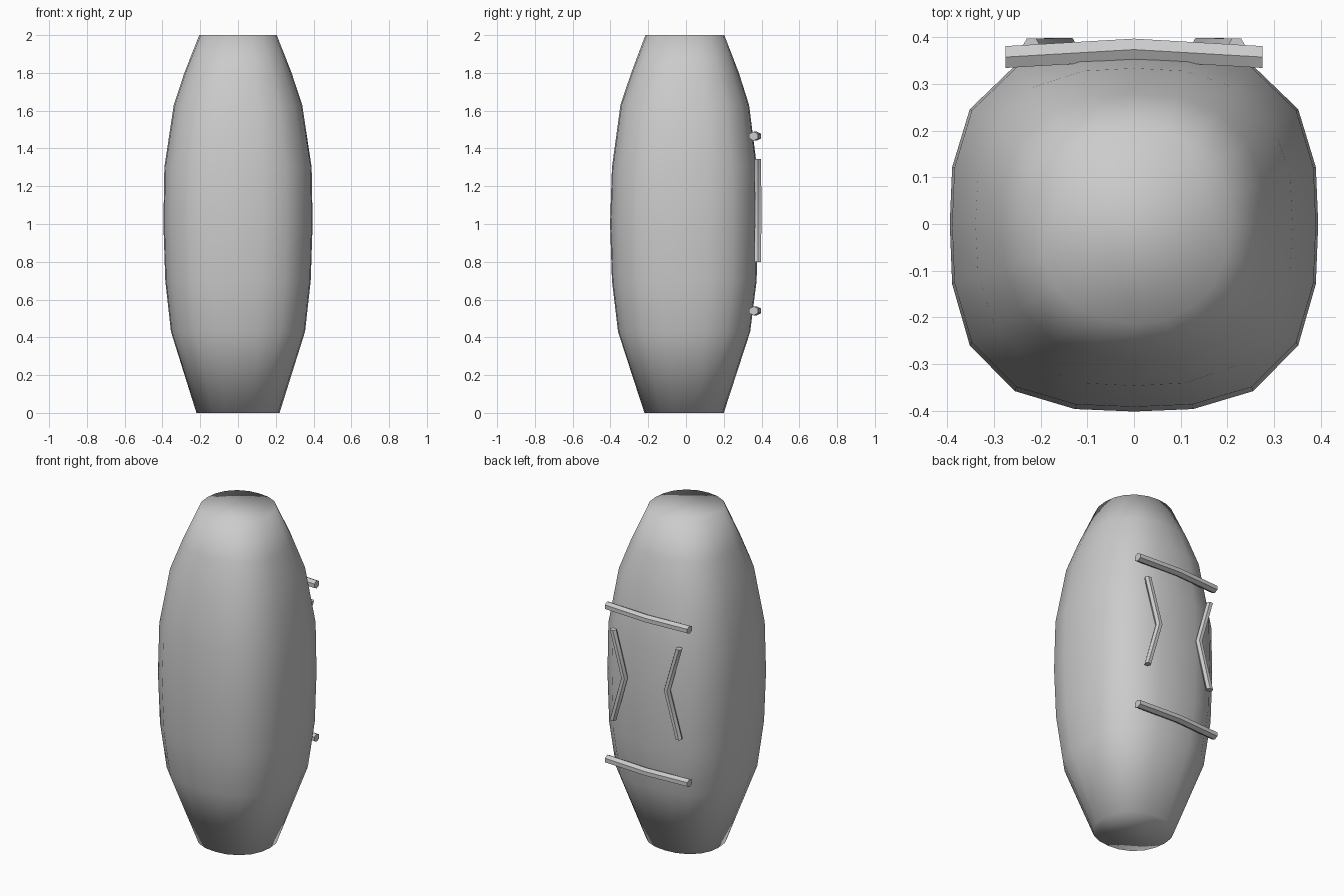
import bpy, bmesh, math
from mathutils import Vector

if "Cube" in bpy.data.objects:
    bpy.data.objects.remove(bpy.data.objects["Cube"])


def finish(name, bm, angle):
    bmesh.ops.recalc_face_normals(bm, faces=bm.faces)
    me = bpy.data.meshes.new(name)
    bm.to_mesh(me)
    bm.free()
    ob = bpy.data.objects.new(name, me)
    bpy.context.collection.objects.link(ob)
    bpy.ops.object.select_all(action='DESELECT')
    ob.select_set(True)
    bpy.context.view_layer.objects.active = ob
    bpy.ops.object.shade_smooth_by_angle(angle=math.radians(angle))
    return ob


def loft(bm, rings):
    for a, b in zip(rings, rings[1:]):
        n = len(a)
        for i in range(n):
            bm.faces.new((a[i], a[(i + 1) % n], b[(i + 1) % n], b[i]))
    bm.faces.new(rings[0][::-1])
    bm.faces.new(rings[-1])


# Barrel body: z, half width, front depth, back depth, squareness
profile = [
    (0.00, 0.220, 0.220, 0.200, 2.2),
    (0.43, 0.355, 0.360, 0.340, 2.8),
    (0.70, 0.385, 0.392, 0.374, 2.9),
    (1.00, 0.395, 0.402, 0.380, 2.9),
    (1.30, 0.390, 0.392, 0.376, 2.9),
    (1.63, 0.340, 0.347, 0.334, 2.7),
    (1.80, 0.284, 0.290, 0.280, 2.5),
    (2.00, 0.205, 0.215, 0.203, 2.2),
]
SIDES = 20
bm = bmesh.new()
rings = []
for z, w, front, back, n in profile:
    ring = []
    for i in range(SIDES):
        t = 2 * math.pi * i / SIDES
        c, s = math.cos(t), math.sin(t)
        r = (abs(c) ** n + abs(s) ** n) ** (-1 / n)
        ring.append(bm.verts.new((w * r * c, (back if s > 0 else front) * r * s, z)))
    rings.append(ring)
loft(bm, rings)
finish("body", bm, 180)


def bent_rod(name, points, ru, rv, sides=6):
    """Rod through points; ru along the in-plane side, rv along y or z."""
    pts = [Vector(p) for p in points]
    bm = bmesh.new()
    rings = []
    axis = (pts[-1] - pts[0]).normalized()
    v = Vector((0, 1, 0))
    u = axis.cross(v).normalized()
    for p in pts:
        rings.append([bm.verts.new(p + u * ru * math.cos(2 * math.pi * i / sides)
                                   + v * rv * math.sin(2 * math.pi * i / sides))
                      for i in range(sides)])
    loft(bm, rings)
    return finish(name, bm, 50)


# Horizontal bars on the back
for name, z in (("upper_bar", 1.465), ("lower_bar", 0.54)):
    bent_rod(name, [(-0.275, 0.358, z), (0, 0.374, z), (0.275, 0.358, z)], 0.024, 0.027)

# Chevron rods between the bars
for name, s in (("left_chevron", -1), ("right_chevron", 1)):
    bent_rod(name, [(s * 0.22, 0.38, 1.345), (s * 0.142, 0.382, 1.075), (s * 0.22, 0.38, 0.80)],
             0.02, 0.02)
